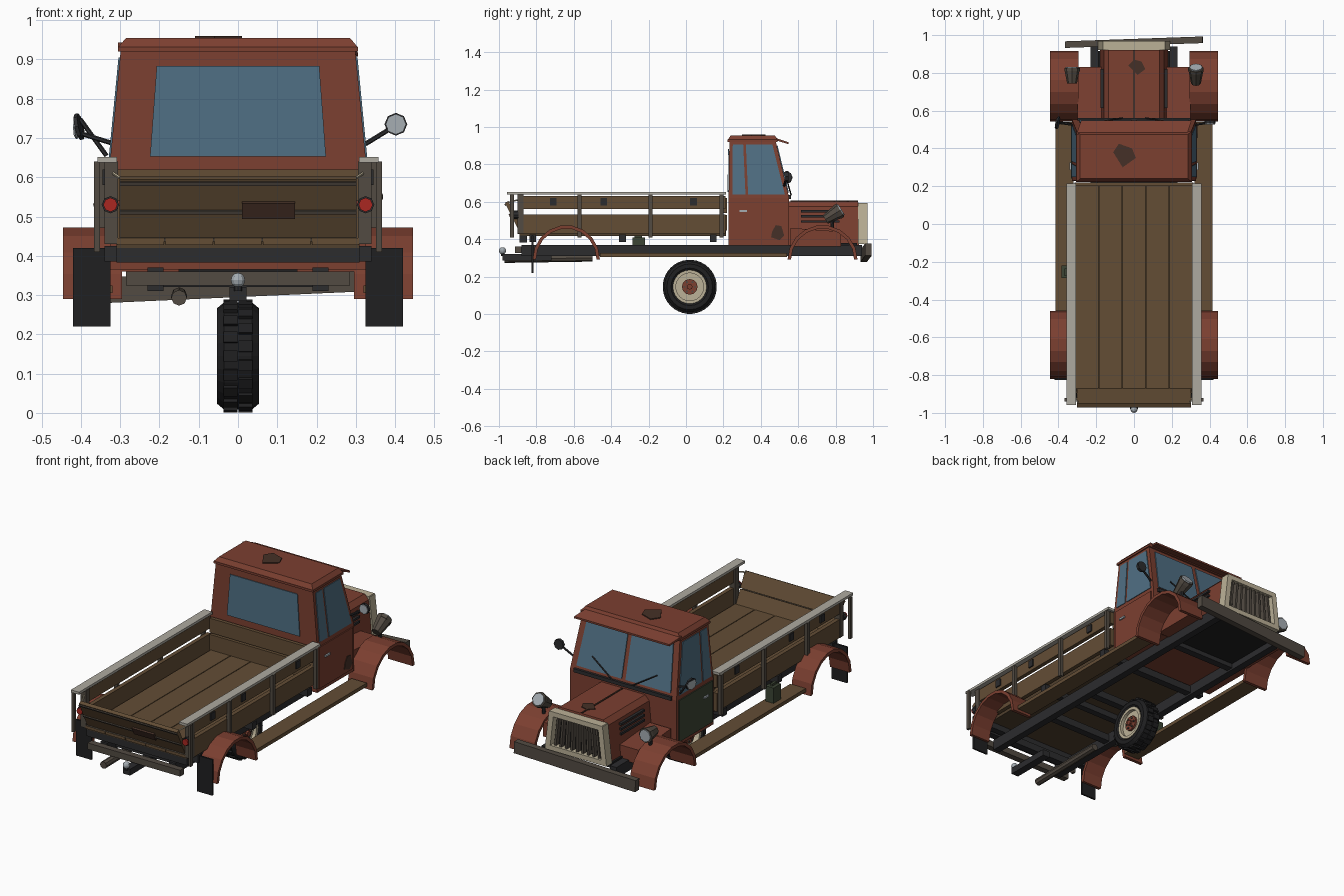
import bpy, bmesh, math
from mathutils import Vector, Matrix

if "Cube" in bpy.data.objects:
    bpy.data.objects.remove(bpy.data.objects["Cube"])

def mat(name, r, g, b):
    m = bpy.data.materials.new(name)
    m.diffuse_color = (r, g, b, 1)
    m.use_nodes = True
    m.node_tree.nodes["Principled BSDF"].inputs["Base Color"].default_value = m.diffuse_color
    return m

RED = mat("red_paint", .20, .05, .03)
RUST = mat("rust", .06, .03, .02)
WOOD = mat("wood", .125, .075, .036)
DWOOD = mat("dark_wood", .08, .05, .027)
STEEL = mat("dark_steel", .025, .025, .027)
IRON = mat("brown_iron", .085, .07, .055)
CAP = mat("grey_rail", .42, .40, .35)
CREAM = mat("cream", .50, .44, .31)
GLASS = mat("glass", .08, .16, .23)
GREEN = mat("green", .045, .06, .035)
RUBBER = mat("rubber", .014, .014, .015)
LAMP = mat("lamp_red", .40, .02, .015)
CHROME = mat("chrome", .38, .42, .45)

def finish(name, bm, m):
    bmesh.ops.recalc_face_normals(bm, faces=bm.faces)
    me = bpy.data.meshes.new(name)
    bm.to_mesh(me)
    bm.free()
    me.materials.append(m)
    ob = bpy.data.objects.new(name, me)
    bpy.context.collection.objects.link(ob)
    return ob

def box(name, x, y, z, m, rot=None):
    c = Vector((sum(x) / 2, sum(y) / 2, sum(z) / 2))
    bm = bmesh.new()
    bmesh.ops.create_cube(bm, size=1)
    bmesh.ops.scale(bm, vec=(abs(x[1] - x[0]), abs(y[1] - y[0]), abs(z[1] - z[0])), verts=bm.verts)
    ob = finish(name, bm, m)
    ob.location = c
    if rot:
        ob.rotation_euler = rot
    return ob

def slab(name, pts, vec, m):
    bm = bmesh.new()
    f = bm.faces.new([bm.verts.new(p) for p in pts])
    g = bmesh.ops.extrude_face_region(bm, geom=[f])
    bmesh.ops.translate(bm, vec=vec, verts=[v for v in g["geom"] if isinstance(v, bmesh.types.BMVert)])
    return finish(name, bm, m)

def loft(name, a, b, m):
    bm = bmesh.new()
    for p in a + b:
        bm.verts.new(p)
    bmesh.ops.convex_hull(bm, input=bm.verts)
    bmesh.ops.dissolve_limit(bm, angle_limit=.01, verts=bm.verts, edges=bm.edges)
    return finish(name, bm, m)

def rect(x, y0, y1, z):
    return [(-x, y0, z), (x, y0, z), (x, y1, z), (-x, y1, z)]

def rod(name, a, b, r, m, n=8, r2=None):
    a, b = Vector(a), Vector(b)
    bm = bmesh.new()
    q = (b - a).to_track_quat('Z', 'Y').to_matrix().to_4x4()
    bmesh.ops.create_cone(bm, cap_ends=True, segments=n, radius1=r, radius2=r if r2 is None else r2,
                          depth=(b - a).length, matrix=Matrix.Translation((a + b) / 2) @ q)
    return finish(name, bm, m)

def lathe_x(name, prof, centre, m, n=24):
    bm = bmesh.new()
    rings = [[bm.verts.new((x, r * math.cos(t), r * math.sin(t))) for t in
              [2 * math.pi * i / n for i in range(n)]] for r, x in prof]
    for p, q in zip(rings, rings[1:] + rings[:1]):
        for i in range(n):
            bm.faces.new((p[i], p[(i + 1) % n], q[(i + 1) % n], q[i]))
    ob = finish(name, bm, m)
    ob.location = centre
    return ob

# chassis
for s in (-1, 1):
    box("frame_rail", (s * .19, s * .23), (-.88, .94), (.31, .37), STEEL)
    box("running_board", (s * .32, s * .415), (-.46, .54), (.305, .325), WOOD)
    box("mud_flap", (s * .325, s * .42), (-.825, -.815), (.22, .42), RUBBER)
for y in (-.78, -.45, -.12, .22, .56):
    box("cross_member", (-.2, .2), (y - .02, y + .02), (.32, .36), STEEL)
for y in (-.82, -.34, .145):
    box("bed_bearer", (-.34, .34), (y - .018, y + .018), (.385, .425), STEEL)
box("rear_cross_beam", (-.31, .31), (-.89, -.85), (.383, .42), STEEL)
box("rear_bumper", (-.285, .285), (-.915, -.88), (.325, .36), IRON)
box("front_bumper", (-.365, .365), (.945, .98), (.295, .36), IRON, (0, -.045, .035))
rod("exhaust_pipe", (-.15, -.97, .293), (-.15, -.5, .30), .02, IRON)
box("hitch_bar", (-.022, .022), (-.98, -.72), (.285, .32), STEEL)
rod("hitch_pin", (0, -.98, .31), (0, -.98, .335), .01, STEEL)
bm = bmesh.new()
bmesh.ops.create_uvsphere(bm, u_segments=10, v_segments=6, radius=.019, matrix=Matrix.Translation((0, -.981, .338)))
finish("hitch_ball", bm, CHROME)

# fenders
def fender(name, s, x0, cy, ry):
    def arc(k):
        return [(s * x0, cy + (ry - k) * math.cos(t), .29 + (.185 - k) * math.sin(t))
                for t in [math.pi * i / 9 for i in range(10)]]
    slab(name, arc(0) + arc(.018)[::-1], (s * (.445 - x0), 0, 0), RED)
for s in (-1, 1):
    fender("rear_fender", s, .325, -.64, .18)
    fender("front_fender", s, .295, .73, .187)
    slab("inner_fender", [(s * .15, .56, .36), (s * .15, .56, .46), (s * .15, .83, .44), (s * .15, .83, .36)],
         (s * .15, 0, 0), RED)

# cab
def sx(z): return .328 - max(0, z - .62) * .097
def fy(z): return .552 - max(0, z - .62) * .24
loft("cab_lower", rect(.328, .228, .552, .365), rect(.328, .228, .552, .62), RED)
loft("cab_upper", rect(.328, .228, .552, .62), rect(.298, .232, .478, .93), RED)
loft("cab_roof", rect(.306, .222, .49, .93), rect(.285, .24, .475, .955), RED)
box("roof_rim", (-.306, .306), (.222, .49), (.92, .932), RED)
slab("sun_visor", [(-.305, .475, .93), (-.305, .475, .943), (-.28, .548, .918), (-.28, .548, .908)], (.585, 0, 0), RED)
slab("rear_window", [(-.224, .226, .653), (.224, .226, .653), (.207, .229, .883), (-.207, .229, .883)], (0, -.004, 0), GLASS)
box("cowl_strip", (-.3, .3), (.545, .562), (.615, .635), STEEL)
for s in (-1, 1):
    slab("windscreen_pane", [(s * .012, fy(.65), .65), (s * .29, fy(.65), .65), (s * .265, fy(.9), .9), (s * .012, fy(.9), .9)],
         (0, .005, 0), GLASS)
    def side(name, yz, t, m):
        slab(name, [(s * (sx(z) - .002), y, z) for y, z in yz], (s * t, 0, 0), m)
    door = GREEN if s < 0 else RED
    side("door", [(.24, .385), (.535, .385), (.535, .615), (.24, .615)], .008, door)
    side("quarter_window", [(.248, .64), (.318, .64), (.306, .905), (.25, .905)], .006, GLASS)
    side("door_window", [(.332, .64), (.528, .64), (.462, .905), (.32, .905)], .006, GLASS)
    box("door_handle", (s * .33, s * .342), (.285, .325), (.545, .555), CHROME)
    rod("wiper", (s * .06, .562, .635), (s * .2, .538, .72), .004, STEEL, 5)
side("door_rust", [(.455, .41), (.5, .395), (.525, .42), (.51, .47), (.48, .475), (.46, .44)], .011, RUST)
slab("roof_rust", [(-.11, .38, .954), (-.06, .3, .954), (.01, .35, .954), (-.01, .4, .954), (-.08, .425, .954)], (0, 0, .006), RUST)

# hood, engine bay and grille
loft("hood", rect(.18, .55, .925, .37), rect(.16, .55, .925, .575), RED)
loft("hood_top", rect(.16, .55, .925, .575), rect(.135, .55, .92, .602), RED)
box("engine_bay", (-.19, .19), (.57, .915), (.345, .38), RUBBER)
slab("hood_rust", [(-.03, .84, .6), (.02, .79, .6), (.06, .82, .6), (.04, .86, .6), (0, .87, .6)], (0, 0, .006), RUST)
box("hood_seam", (-.004, .004), (.56, .92), (.60, .606), RUST)
for s in (-1, 1):
    for z in (.495, .522, .549):
        box("hood_vent", (s * .15, s * .177), (.615, .82), (z - .006, z + .006), STEEL)
    slab("grille_side", [(s * .19, .92, .375), (s * .16, .92, .375), (s * .135, .92, .59), (s * .165, .92, .59)], (0, .05, 0), CREAM)
for z, w in ((.375, .185), (.565, .16)):
    box("grille_bar", (-w, w), (.92, .97), (z, z + .027), CREAM)
box("grille_back", (-.15, .15), (.92, .932), (.39, .58), RUBBER)
for i in range(-4, 5):
    slab("grille_slat", [(i * .034 - .006, .93, .395), (i * .034 + .006, .93, .395),
                         (i * .029 + .006, .93, .575), (i * .029 - .006, .93, .575)], (0, .028, 0), IRON)

# headlights
for s, dz in ((-1, 0), (1, .025)):
    c = Vector((s * .328, .785, .53))
    d = Vector((0, .04, dz))
    rod("headlight_shell", c - d, c + d * .7, .026, IRON, 8, .04)
    rod("headlight_rim", c + d * .6, c + d, .041, IRON)
    rod("headlight_lens", c + d, c + d * 1.15, .034, CHROME)
    rod("headlight_stalk", (s * .328, .78, .45), c, .01, STEEL)

# mirrors
rod("mirror_arm", (.325, .525, .685), (.39, .535, .725), .006, STEEL, 6)
rod("mirror_shell", (.402, .548, .735), (.402, .532, .735), .029, STEEL)
rod("mirror_glass", (.402, .532, .735), (.402, .528, .735), .026, CHROME)
for a, b in (((-.335, .53, .655), (-.402, .54, .748)), ((-.325, .525, .688), (-.402, .535, .712))):
    rod("mirror_arm", a, b, .006, STEEL, 6)
rod("mirror_shell", (-.400, .535, .73), (-.409, .537, .728), .034, STEEL)
rod("mirror_glass", (-.409, .537, .728), (-.413, .538, .728), .03, CHROME)

# cargo bed
for i in range(5):
    x = -.31 + i * .124
    box("floor_plank", (x + .002, x + .122), (-.9, .215), (.428, .445), WOOD)
box("floor_base", (-.31, .31), (-.89, .215), (.418, .43), DWOOD)
for z0, z1 in ((.445, .53), (.54, .62)):
    box("headboard_plank", (-.315, .315), (.2, .22), (z0, z1), WOOD)
for s in (-1, 1):
    box("lower_side_plank", (s * .315, s * .338), (-.87, .21), (.43, .532), WOOD)
    box("upper_side_plank", (s * .315, s * .338), (-.87, .21), (.562, .632), WOOD)
    box("side_cap_rail", (s * .308, s * .358), (-.958, .215), (.638, .652), CAP)
    for y in (-.57, -.19, .19):
        box("side_post", (s * .336, s * .356), (y - .01, y + .01), (.41, .64), IRON)
    box("rear_post", (s * .352, s * .367), (-.94, -.92), (.41, .64), IRON)
    box("rear_corner_post", (s * .305, s * .34), (-.90, -.868), (.43, .64), IRON)
    for y in (-.71, -.44, .04):
        box("side_strap", (s * .336, s * .345), (y - .018, y + .018), (.58, .62), STEEL)
    rod("tail_chain", (s * .325, -.88, .615), (s * .293, -.955, .594), .004, CREAM, 5)
    rod("tail_lamp_housing", (s * .325, -.895, .53), (s * .325, -.92, .53), .022, STEEL)
    rod("tail_lamp", (s * .325, -.918, .53), (s * .325, -.93, .53), .018, LAMP)

# tailgate leaning outward
d = Vector((0, -.082, .165))
base = Vector((0, -.868, .438))
n = Vector((0, -.018, -.009))
def gate(name, x0, x1, t0, t1, off, k, m):
    a, b = base + d * t0 + n * off, base + d * t1 + n * off
    slab(name, [(x0, a.y, a.z), (x1, a.y, a.z), (x1, b.y, b.z), (x0, b.y, b.z)], n * k, m)
for t0, t1 in ((0, .48), (.5, 1)):
    gate("tailgate_plank", -.302, .302, t0, t1, 0, 1, WOOD)
for t in (.06, .48, .92):
    gate("tailgate_strap", -.302, .302, t, t + .05, 1, .3, IRON)
gate("blank_plate", .01, .145, .42, .66, 1, .5, RUST)

# fuel can on left board
box("fuel_can", (-.385, -.335), (-.285, -.22), (.325, .41), GREEN)
box("fuel_can_handle", (-.367, -.353), (-.275, -.235), (.41, .422), GREEN)

# wheel
C = Vector((0, .02, .145))
lathe_x("tyre", [(.085, .04), (.1, .053), (.122, .053), (.136, .036), (.136, -.036), (.122, -.053), (.1, -.053), (.085, -.04)], C, RUBBER)
for i in range(18):
    for s in (-1, 1):
        t = 2 * math.pi * (i + (.5 if s > 0 else 0)) / 18
        p = C + Vector((s * .019, .138 * math.cos(t), .138 * math.sin(t)))
        box("tread_block", (p.x - .018, p.x + .018), (p.y - .014, p.y + .014), (p.z - .006, p.z + .006), RUBBER,
            (t - math.pi / 2, 0, 0))
lathe_x("rim_ring", [(.074, .048), (.09, .048), (.09, -.048), (.074, -.048)], C, CREAM)
rod("rim_disc", C - Vector((.02, 0, 0)), C + Vector((.03, 0, 0)), .078, CREAM, 24)
rod("hub", C - Vector((.04, 0, 0)), C + Vector((.042, 0, 0)), .042, RED, 12)
rod("hub_cap", C - Vector((.05, 0, 0)), C + Vector((.054, 0, 0)), .015, RED, 8)
for i in range(6):
    t = math.pi * i / 3
    p = C + Vector((0, .029 * math.cos(t), .029 * math.sin(t)))
    rod("wheel_bolt", p - Vector((.046, 0, 0)), p + Vector((.048, 0, 0)), .006, IRON, 6)
